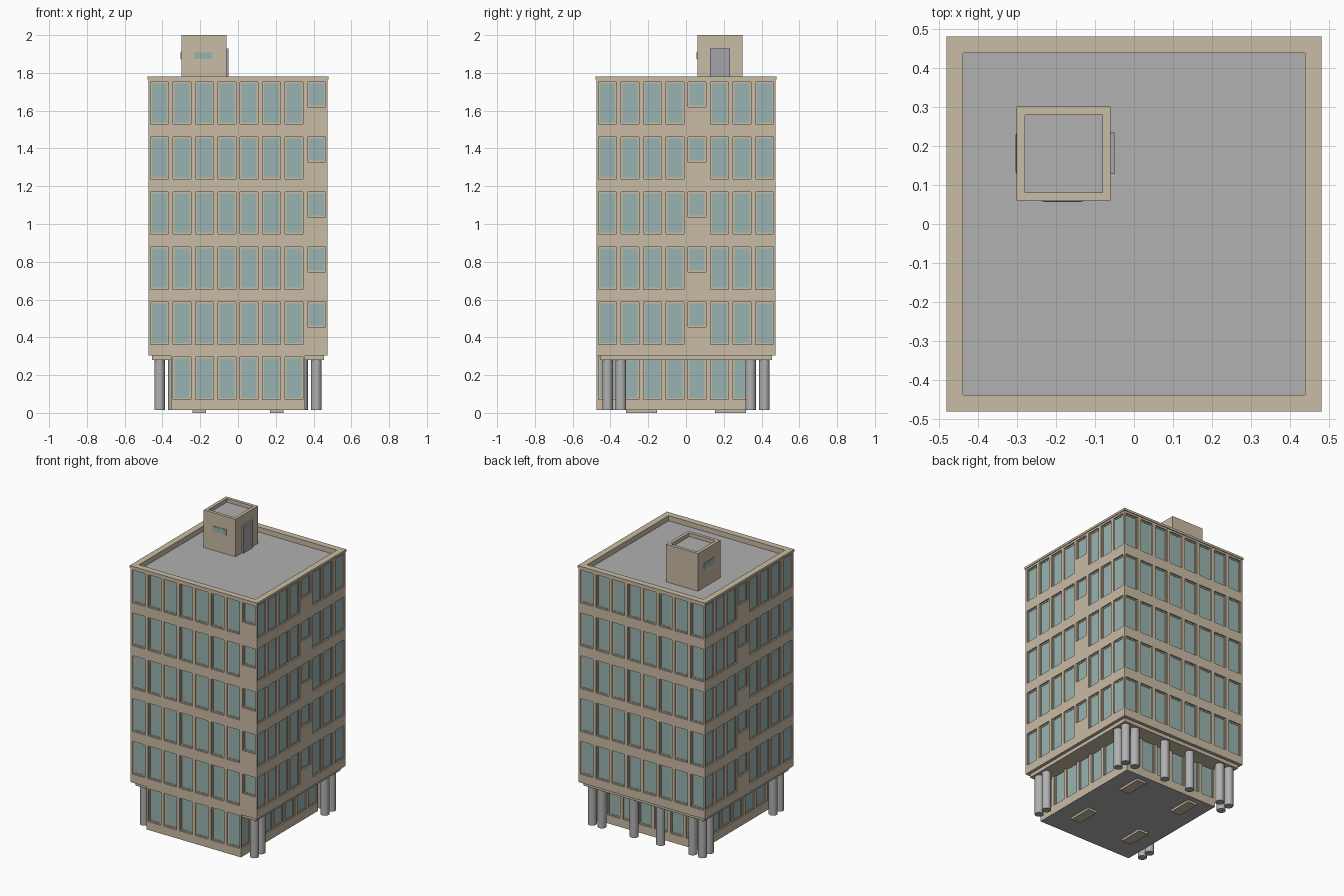
import bpy, bmesh, math
from mathutils import Matrix, Vector

if "Cube" in bpy.data.objects:
    bpy.data.objects.remove(bpy.data.objects["Cube"])


def material(name, rgb):
    m = bpy.data.materials.new(name)
    m.diffuse_color = (*rgb, 1)
    m.use_nodes = True
    m.node_tree.nodes["Principled BSDF"].inputs["Base Color"].default_value = m.diffuse_color
    return m


STONE = material("beige_stone", (0.585, 0.50, 0.373))
GLASS = material("teal_glass", (0.314, 0.456, 0.44))
GREY = material("grey_concrete", (0.44, 0.44, 0.44))
DOOR = material("blue_grey_door", (0.38, 0.38, 0.41))

PITCH, HALF, FRAME, DEPTH = 0.1186, 0.0475, 0.008, 0.012
BAYS = [(i - 3.5) * PITCH for i in range(8)]
STOREY = 0.2915


def finish(name, bm, mats):
    me = bpy.data.meshes.new(name)
    bm.to_mesh(me)
    bm.free()
    for m in mats:
        me.materials.append(m)
    ob = bpy.data.objects.new(name, me)
    bpy.context.collection.objects.link(ob)
    return ob


def box(name, x0, x1, y0, y1, z0, z1, mat):
    bm = bmesh.new()
    bmesh.ops.create_cube(bm, size=1, matrix=Matrix.LocRotScale(
        Vector(((x0 + x1) / 2, (y0 + y1) / 2, (z0 + z1) / 2)), None,
        Vector((x1 - x0, y1 - y0, z1 - z0))))
    return finish(name, bm, [mat])


def tray(name, x0, x1, y0, y1, z0, z1, rim, deck):
    """Box with a raised rim around a sunken grey deck, open underneath."""
    bm = bmesh.new()
    bmesh.ops.create_cube(bm, size=1, matrix=Matrix.LocRotScale(
        Vector(((x0 + x1) / 2, (y0 + y1) / 2, (z0 + z1) / 2)), None,
        Vector((x1 - x0, y1 - y0, z1 - z0))))
    bm.normal_update()
    top = max(bm.faces, key=lambda f: f.normal.z)
    low = min(bm.faces, key=lambda f: f.normal.z)
    bmesh.ops.inset_region(bm, faces=[low], thickness=0.01)
    bmesh.ops.delete(bm, geom=[low], context='FACES')
    bmesh.ops.inset_region(bm, faces=[top], thickness=rim)
    inner = bmesh.ops.extrude_discrete_faces(bm, faces=[top])['faces'][0]
    for v in inner.verts:
        v.co.z = deck
    inner.material_index = 1
    return finish(name, bm, [STONE, GREY])


class Facade:
    """One flat wall in (u, z) coordinates, turned to face a side."""

    def __init__(self, bm, turn, dist):
        self.bm, self.dist = bm, dist
        self.rot = Matrix.Rotation(turn * math.pi / 2, 3, 'Z')

    def quad(self, pts, mat=0):
        vs = [self.bm.verts.new(self.rot @ Vector((u, d - self.dist, z)))
              for u, z, d in pts]
        self.bm.faces.new(vs).material_index = mat

    def rect(self, u0, u1, z0, z1, d=0.0, mat=0):
        if u1 - u0 > 1e-5 and z1 - z0 > 1e-5:
            self.quad([(u0, z0, d), (u1, z0, d), (u1, z1, d), (u0, z1, d)], mat)

    def ring(self, u0, u1, z0, z1, d0, inset, d1):
        a = [(u0, z0), (u1, z0), (u1, z1), (u0, z1)]
        b = [(u0 + inset, z0 + inset), (u1 - inset, z0 + inset),
             (u1 - inset, z1 - inset), (u0 + inset, z1 - inset)]
        for i in range(4):
            j = (i + 1) % 4
            self.quad([(*a[i], d0), (*a[j], d0), (*b[j], d1), (*b[i], d1)])

    def window(self, u0, u1, z0, z1):
        self.ring(u0, u1, z0, z1, 0, 0, DEPTH - 0.003)
        self.ring(u0, u1, z0, z1, DEPTH - 0.003, FRAME, DEPTH - 0.003)
        self.ring(u0 + FRAME, u1 - FRAME, z0 + FRAME, z1 - FRAME,
                  DEPTH - 0.003, 0, DEPTH)
        self.rect(u0 + FRAME, u1 - FRAME, z0 + FRAME, z1 - FRAME, DEPTH, 1)

    def storey(self, ua, ub, bays, za, sill, head, zb, short=None):
        """A strip of wall with a window in every listed bay."""
        self.rect(ua, ub, za, sill)
        self.rect(ua, ub, head, zb)
        u = ua
        for i in bays:
            u0, u1 = BAYS[i] - HALF, BAYS[i] + HALF
            self.rect(u, u0, sill, head)
            bottom = head - 0.132 if i == short else sill
            self.rect(u0, u1, sill, bottom)
            self.window(u0, u1, bottom, head)
            u = u1
        self.rect(u, ub, sill, head)


# Upper tower: five storeys on four sides, narrow stair windows on three
bm = bmesh.new()
for turn, short in enumerate((7, 4, None, 3)):
    side = Facade(bm, turn, 0.475)
    for k in range(5):
        base = 0.305 + k * STOREY
        top = 1.768 if k == 4 else base + STOREY
        side.storey(-0.475, 0.475, range(8), base, base + 0.058,
                    base + 0.281, top, short)
bm.faces.new([bm.verts.new((x * 0.475, y * 0.475, 0.305))
              for x, y in ((-1, -1), (-1, 1), (1, 1), (1, -1))])
finish("tower_walls", bm, [STONE, GLASS])

# Recessed ground floor, flush with the tower at the front
bm = bmesh.new()
for turn, dist, ua, ub, bays in ((0, 0.475, -0.355, 0.355, range(1, 7)),
                                 (1, 0.355, -0.475, 0.355, range(0, 7)),
                                 (2, 0.355, -0.355, 0.355, range(1, 7)),
                                 (3, 0.355, -0.355, 0.475, range(1, 8))):
    Facade(bm, turn, dist).storey(ua, ub, bays, 0.015, 0.072, 0.295, 0.305)
finish("ground_floor_walls", bm, [STONE, GLASS])
box("ground_floor_base", -0.354, 0.354, -0.474, 0.354, 0.0145, 0.02, GREY)
box("overhang_slab", -0.455, 0.455, -0.455, 0.455, 0.28, 0.304, STONE)

# Foundation pads
for sx in (-1, 1):
    for sy in (-1, 1):
        box("foundation_pad", sx * 0.205 - 0.035, sx * 0.205 + 0.035,
            sy * 0.235 - 0.082, sy * 0.235 + 0.082, 0, 0.016, STONE)

# Round columns under the overhang
spots = [(0.1, 0.415), (-0.1, 0.415)]
for s in (-1, 1):
    spots += [(s * 0.415, -0.415), (s * 0.415, -0.345), (s * 0.415, 0.415),
              (s * 0.415, 0.342), (s * 0.342, 0.415)]
for x, y in spots:
    bm = bmesh.new()
    bmesh.ops.create_cone(bm, cap_ends=True, segments=24, radius1=0.028,
                          radius2=0.028, depth=0.267,
                          matrix=Matrix.Translation((x, y, 0.1485)))
    for f in bm.faces:
        f.smooth = abs(f.normal.z) < 0.5
    for e in bm.edges:
        e.smooth = all(f.smooth for f in e.link_faces)
    finish("column", bm, [GREY])

# Roof with parapet, and the stair house with its own small parapet
tray("roof_parapet", -0.48, 0.48, -0.48, 0.48, 1.765, 1.78, 0.06, 1.745)
tray("stair_house", -0.30, -0.06, 0.06, 0.30, 1.74, 2.0, 0.03, 1.975)
box("stair_house_door", -0.062, -0.05, 0.128, 0.234, 1.745, 1.93, DOOR)

# Small stair house windows at the front and left: thin frame and pane
box("front_vent_frame", -0.235, -0.13, 0.058, 0.062, 1.87, 1.912, STONE)
box("front_vent_pane", -0.231, -0.134, 0.0565, 0.062, 1.874, 1.908, GLASS)
box("left_vent_frame", -0.302, -0.298, 0.128, 0.233, 1.87, 1.912, STONE)
box("left_vent_pane", -0.3035, -0.298, 0.132, 0.229, 1.874, 1.908, GLASS)
